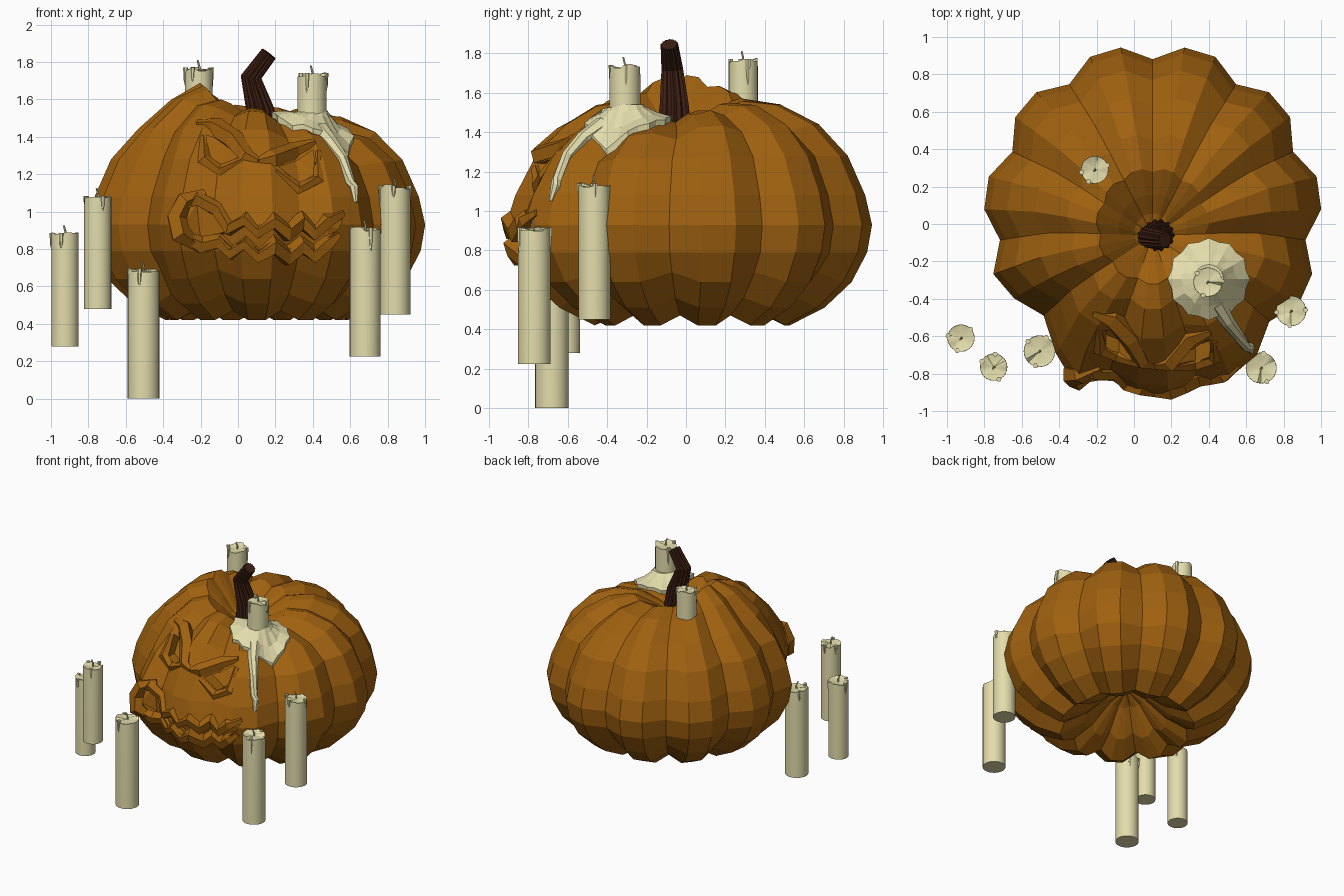
import bpy, bmesh, math, random
from mathutils import Vector
from mathutils.bvhtree import BVHTree

if "Cube" in bpy.data.objects:
    bpy.data.objects.remove(bpy.data.objects["Cube"])

random.seed(4)
TAU = math.tau


def material(name, col):
    m = bpy.data.materials.new(name)
    m.diffuse_color = (*col, 1)
    m.use_nodes = True
    m.node_tree.nodes["Principled BSDF"].inputs["Base Color"].default_value = m.diffuse_color
    return m


ORANGE = material("pumpkin_orange", (0.35, 0.12, 0.005))
WAX = material("wax", (0.77, 0.72, 0.41))
BROWN = material("stem_brown", (0.045, 0.013, 0.006))


def add_rings(bm, rings):
    """Join equal-length rings of points into a closed skin with capped ends."""
    vs = [[bm.verts.new(p) for p in r] for r in rings]
    n = len(vs[0])
    for a, b in zip(vs, vs[1:]):
        for i in range(n):
            bm.faces.new((a[i], a[(i + 1) % n], b[(i + 1) % n], b[i]))
    bm.faces.new(vs[0][::-1])
    bm.faces.new(vs[-1])


def add_tube(bm, pts, radii, sides=6, rib=0.0, ref=(0, 1, 0)):
    pts = [Vector(p) for p in pts]
    rings = []
    for i, p in enumerate(pts):
        d = (pts[min(i + 1, len(pts) - 1)] - pts[max(i - 1, 0)]).normalized()
        u = d.cross(Vector(ref)).normalized()
        v = d.cross(u)
        ring = []
        for k in range(sides):
            r = radii[i] * (1 - rib * (k % 2))
            a = TAU * k / sides
            ring.append(p + u * r * math.cos(a) + v * r * math.sin(a))
        rings.append(ring)
    add_rings(bm, rings)


def finish(bm, name, mat, smooth=False):
    bmesh.ops.recalc_face_normals(bm, faces=bm.faces)
    me = bpy.data.meshes.new(name)
    bm.to_mesh(me)
    bm.free()
    ob = bpy.data.objects.new(name, me)
    bpy.context.collection.objects.link(ob)
    if mat:
        me.materials.append(mat)
    if smooth:
        bpy.ops.object.select_all(action='DESELECT')
        ob.select_set(True)
        bpy.context.view_layer.objects.active = ob
        bpy.ops.object.shade_smooth_by_angle(angle=math.radians(35))
    return ob


def bump(x, y, cx, cy, sx, sy):
    return math.exp(-((x - cx) / sx) ** 2 - ((y - cy) / sy) ** 2)


# Pumpkin body: 11 lobes, each of three facets (crease, crest, crest)
profile = [(0.03, 1.41), (0.10, 1.43), (0.19, 1.49), (0.31, 1.56), (0.47, 1.54),
           (0.65, 1.44), (0.80, 1.28), (0.89, 1.08), (0.925, 0.93), (0.90, 0.79),
           (0.82, 0.64), (0.68, 0.51), (0.50, 0.42), (0.32, 0.50), (0.14, 0.66), (0.03, 0.72)]
bm = bmesh.new()
rings = []
for r, z in profile:
    ring = []
    for k in range(33):
        a = math.pi / 2 + TAU * k / 33
        crease = k % 3 == 0
        amount = min(1, r / 0.4)
        rr = r * (1 - 0.085 * amount * crease)
        zz = z + (0.05 if z < 0.7 else -0.035 if z > 1.35 else 0) * amount * crease
        cy = 0.035 - 0.095 * max(0, 1 - r / 0.6) * (z > 1)
        x, y = 0.10 + rr * math.cos(a) * 0.975, cy + rr * math.sin(a)
        if z > 1.2:     # raised shoulder on one side, sunken on the other
            zz += 0.13 * bump(x, y, -0.21, -0.02, 0.17, 0.29)
            zz -= 0.12 * bump(x, y, 0.46, -0.20, 0.24, 0.29)
        if y < -0.3 and x < -0.38:   # flattened cheek side
            x, y = x + 0.04, y + 0.03
        if y < -0.5:    # cheeks pushed forward around the mouth
            y -= 0.09 * bump(x, zz, -0.26, 0.95, 0.15, 0.2) + 0.06 * bump(x, zz, 0.36, 0.92, 0.2, 0.2)
        ring.append((x, y, zz))
    rings.append(ring)
add_rings(bm, rings)
pumpkin = finish(bm, "pumpkin_body", ORANGE)
bvh = BVHTree.FromPolygons([v.co.copy() for v in pumpkin.data.vertices],
                           [tuple(p.vertices) for p in pumpkin.data.polygons])


def front(x, z, off=0.0):
    hit = bvh.ray_cast(Vector((x, -3, z)), Vector((0, 1, 0)))[0]
    return Vector((x, (hit.y if hit else -0.5) + off, z))


def top(x, y):
    hit = bvh.ray_cast(Vector((x, y, 3)), Vector((0, 0, -1)))[0]
    return hit.z if hit else 1.3


# Carved face outlines (x, z)
eye_l = [(-0.17, 1.41), (-0.06, 1.37), (0.01, 1.30), (-0.08, 1.24), (-0.15, 1.27)]
eye_r = [(0.22, 1.24), (0.31, 1.27), (0.40, 1.33), (0.42, 1.21), (0.33, 1.15)]
upper = [(-0.32, 0.99), (-0.22, 1.04), (-0.11, 0.98), (-0.04, 0.88), (0.04, 0.93), (0.11, 0.86),
         (0.19, 0.92), (0.26, 0.86), (0.34, 0.92), (0.41, 0.86), (0.48, 0.92), (0.56, 0.96)]
lower = [(-0.31, 0.91), (-0.20, 0.85), (-0.10, 0.87), (-0.03, 0.81), (0.04, 0.86), (0.11, 0.79),
         (0.19, 0.85), (0.26, 0.79), (0.34, 0.85), (0.41, 0.80), (0.48, 0.86), (0.54, 0.91)]


def carve(outline, depth):
    b = bmesh.new()
    add_rings(b, [[Vector((x, -1.4, z)) for x, z in outline],
                  [front(x, z, depth) for x, z in outline]])
    bmesh.ops.triangulate(b, faces=[f for f in b.faces if len(f.verts) > 4])
    cutter = finish(b, "face_cutter", None)
    mod = pumpkin.modifiers.new("carve", 'BOOLEAN')
    mod.operation, mod.object, mod.solver = 'DIFFERENCE', cutter, 'EXACT'
    bpy.context.view_layer.objects.active = pumpkin
    bpy.ops.object.modifier_apply(modifier=mod.name)
    bpy.data.objects.remove(cutter, do_unlink=True)


carve(eye_l, 0.09)
carve(eye_r, 0.09)
carve(upper + lower[::-1], 0.07)


# Raised lips, brows and eye rims
def ridge(name, pts, r, off=0.0):
    b = bmesh.new()
    n = len(pts)
    radii = [r * (0.45 if i in (0, n - 1) else random.uniform(0.8, 1.2)) for i in range(n)]
    add_tube(b, [front(x, z, off) for x, z in pts], radii, 5)
    finish(b, name, ORANGE)


ridge("upper_lip", [(x, z + 0.03) for x, z in upper], 0.05, 0.01)
ridge("lower_lip", [(x, z - 0.03) for x, z in lower], 0.05, 0.01)
ridge("cheek_curl", [(-0.18, 1.10), (-0.29, 1.06), (-0.33, 0.97), (-0.31, 0.88), (-0.20, 0.80)], 0.055, 0.01)
ridge("brow_left", [(-0.22, 1.47), (-0.12, 1.45), (-0.02, 1.38), (0.05, 1.29), (0.11, 1.27)], 0.05, 0.01)
ridge("brow_right", [(0.11, 1.27), (0.18, 1.28), (0.30, 1.32), (0.41, 1.37)], 0.05, 0.01)
ridge("eye_rim_left", [(-0.19, 1.40), (-0.18, 1.27), (-0.09, 1.22), (0.03, 1.28)], 0.04, 0.01)
ridge("eye_rim_right", [(0.20, 1.22), (0.32, 1.12), (0.43, 1.17), (0.43, 1.32)], 0.04, 0.01)

# Bent ribbed stem
bm = bmesh.new()
add_tube(bm, [(0.13, -0.06, 1.40), (0.12, -0.06, 1.54), (0.07, -0.07, 1.72), (0.165, -0.085, 1.845)],
         [0.09, 0.075, 0.056, 0.045], 28, 0.15)
finish(bm, "stem", BROWN)


# Candles with uneven rim, wick and side drips
def candle(name, x, y, z0, z1, r):
    b = bmesh.new()
    n = 24
    rim = [random.uniform(-0.015, 0.008) for _ in range(8)]
    levels = [(1, z0, 0), (1, z1 - 0.05, 0), (0.99, z1 - 0.008, 1),
              (0.84, z1 - 0.012, 1), (0.1, z1 - 0.02, 0)]
    add_rings(b, [[(x + r * f * math.cos(TAU * k / n), y + r * f * math.sin(TAU * k / n),
                    z + j * rim[k // 3]) for k in range(n)] for f, z, j in levels])
    for i in range(3):
        a = TAU * (i + random.random() * 0.7) / 3
        cx, cy = x + r * 0.96 * math.cos(a), y + r * 0.96 * math.sin(a)
        length = random.uniform(0.06, 0.15)
        add_tube(b, [(cx, cy, z1 - 0.005), (cx, cy, z1 - length * 0.7), (cx, cy, z1 - length)],
                 [0.014, 0.010, 0.003])
    add_tube(b, [(x, y, z1 - 0.04), (x + 0.003, y, z1), (x - 0.006, y - 0.008, z1 + 0.035)],
             [0.007, 0.006, 0.005])
    finish(b, name, WAX, True)


for i, c in enumerate([(-0.925, -0.61, 0.28, 0.89, 0.073), (-0.75, -0.765, 0.48, 1.09, 0.073),
                       (-0.505, -0.68, 0.0, 0.70, 0.085), (0.68, -0.77, 0.225, 0.92, 0.083),
                       (0.84, -0.465, 0.45, 1.145, 0.081), (0.395, -0.31, 1.38, 1.745, 0.078),
                       (-0.21, 0.29, 1.42, 1.775, 0.074)]):
    candle(f"candle_{i + 1}", *c)

# Melted wax skirt draped over the pumpkin, with one long run
bm = bmesh.new()
cx, cy, n = 0.40, -0.295, 24
rings = []
for r, blend in [(0.078, 0), (0.10, 0.25), (0.15, 0.7), (0.22, 1), (0.215, 1.1)]:
    ring = []
    for k in range(n):
        a = TAU * k / n
        rr = r * (1 - (0.07 if k % 2 and r > 0.09 else 0))
        x, y = cx + rr * math.cos(a), cy + rr * math.sin(a)
        lift = -0.03 if blend > 1 else 0.03
        s = min(1, blend)
        ring.append((x, y, (1 - s) * 1.54 + s * (top(x, y) + lift)))
    rings.append(ring)
add_rings(bm, rings)
run = [(0.44, -0.42), (0.50, -0.52), (0.56, -0.60), (0.60, -0.655)]
add_tube(bm, [(x, y, top(x, y) + 0.01) for x, y in run] + [front(0.62, 1.13, -0.01), front(0.63, 1.05)],
         [0.05, 0.038, 0.03, 0.026, 0.026, 0.012], 7, 0, (0, 0.3, 1))
finish(bm, "melted_wax_skirt", WAX)
